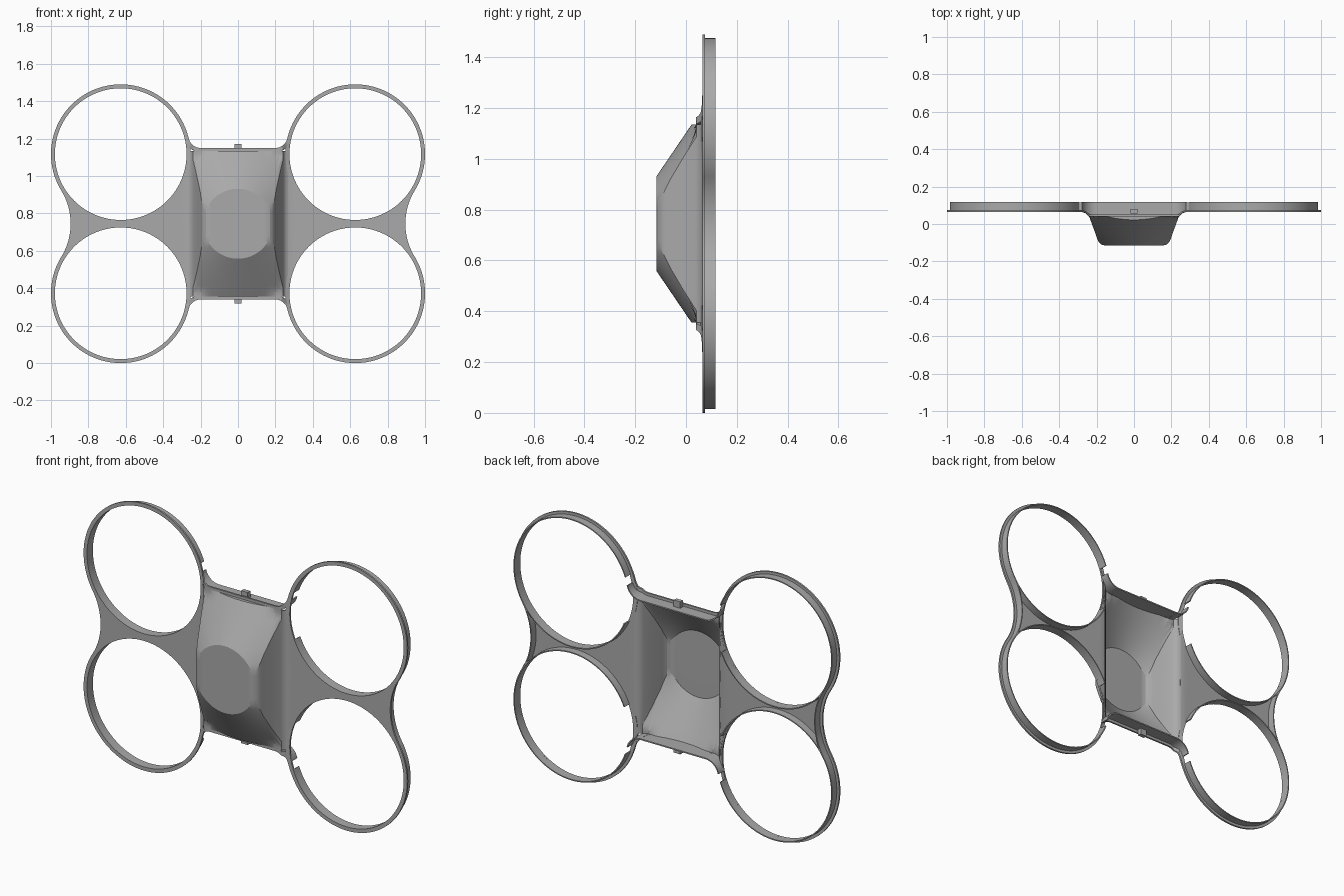
import bpy, bmesh, math
from math import cos, sin, sqrt, radians

if "Cube" in bpy.data.objects:
    bpy.data.objects.remove(bpy.data.objects["Cube"])

CZ = 0.745                        # height of the symmetry centre
RX, RZ, RO, RH = 0.627, 0.372, 0.373, 0.352   # ring centre, outer and hole radius
BACK = 0.117
PROFILE = [(0.15, -0.116), (0.172, -0.111), (0.188, -0.098), (0.197, -0.08),
           (0.203, -0.06), (0.238, 0.035), (0.245, 0.047), (0.255, 0.057),
           (0.268, 0.063), (0.29, 0.065)]

grey = bpy.data.materials.new("plain_grey")
grey.diffuse_color = (0.4, 0.4, 0.4, 1)
grey.use_nodes = True
grey.node_tree.nodes["Principled BSDF"].inputs["Base Color"].default_value = grey.diffuse_color


def side(x):
    """Depth of the hull side wall, blending into the flat plate."""
    if x <= PROFILE[0][0]:
        return PROFILE[0][1]
    for (xa, ya), (xb, yb) in zip(PROFILE, PROFILE[1:]):
        if x <= xb:
            return ya + (yb - ya) * (x - xa) / (xb - xa)
    return PROFILE[-1][1]


def plate(x):
    """Front of the flange: bends forward beside the hull."""
    return max(0.04, side(x))


def finish(name, bm, solid=0, mirror_z=True):
    """Make the object, mirror it from one quarter and shade it."""
    me = bpy.data.meshes.new(name)
    bm.to_mesh(me)
    bm.free()
    ob = bpy.data.objects.new(name, me)
    bpy.context.collection.objects.link(ob)
    ob.location.z = CZ
    me.materials.append(grey)
    mir = ob.modifiers.new("mirror", 'MIRROR')
    mir.use_axis = (True, False, mirror_z)
    mir.merge_threshold = 0.0005
    if solid:
        s = ob.modifiers.new("solid", 'SOLIDIFY')
        s.thickness = solid
        s.offset = -1
    bpy.ops.object.select_all(action='DESELECT')
    ob.select_set(True)
    bpy.context.view_layer.objects.active = ob
    bpy.ops.object.convert(target='MESH')
    bpy.ops.object.shade_smooth_by_angle(angle=radians(25))


def grid(bm, rows, keep=lambda i, j: True):
    vs = [[bm.verts.new(p) for p in row] for row in rows]
    for i in range(len(vs) - 1):
        for j in range(len(vs[0]) - 1):
            if keep(i, j):
                bm.faces.new((vs[i][j], vs[i + 1][j], vs[i + 1][j + 1], vs[i][j + 1]))


def arc(name, cx, cz, r0, r1, a0, a1, back=None, steps=64, mirror_z=True):
    """Sweep a rectangular section along an arc; back=None makes a thin flange."""
    bm = bmesh.new()
    closed = a1 - a0 >= 360
    secs = []
    for i in range(steps if closed else steps + 1):
        a = radians(a0 + (a1 - a0) * i / steps)
        sec = []
        for r, rear in ((r0, 0), (r1, 0), (r1, 1), (r0, 1)):
            x, z = cx + r * cos(a), cz + r * sin(a)
            y = plate(x)
            sec.append(bm.verts.new((x, (back or y + 0.01) if rear else y, z)))
        secs.append(sec)
    pairs = list(zip(secs, secs[1:])) + ([(secs[-1], secs[0])] if closed else [])
    for s, t in pairs:
        for k in range(4):
            m = (k + 1) % 4
            bm.faces.new((s[k], s[m], t[m], t[k]))
    if not closed:
        bm.faces.new(secs[0])
        bm.faces.new(secs[-1])
    bmesh.ops.recalc_face_normals(bm, faces=bm.faces)
    finish(name, bm, mirror_z=mirror_z)


def box(name, x, y0, y1, z0, z1):
    bm = bmesh.new()
    bmesh.ops.create_cube(bm, size=1)
    for v in bm.verts:
        v.co = (v.co.x * 2 * x, y0 if v.co.y < 0 else y1, z0 if v.co.z < 0 else z1)
    # keep the right half; the mirror restores the left
    bmesh.ops.bisect_plane(bm, geom=bm.verts[:] + bm.edges[:] + bm.faces[:],
                           plane_co=(0, 0, 0), plane_no=(-1, 0, 0), clear_outer=True)
    finish(name, bm)


# Hull shell: rounded side walls cut by a cone, with a flat nose
TOP = 0.39
xs = [0.15 * i / 12 for i in range(12)]
for (xa, _), (xb, _) in zip(PROFILE[:8], PROFILE[1:9]):
    xs += [xa, (xa + xb) / 2]
xs.append(0.268)
rows = []
for x in xs:
    b = side(x)
    rc = 0.187 + (b + 0.116) / 0.68
    zc = min(sqrt(max(rc * rc - x * x, 0.0001)), TOP - 0.004)
    zs = [zc * j / 3 for j in range(4)] + [zc + (TOP - zc) * j / 10 for j in range(1, 11)]
    col = []
    for z in zs:
        cone = -0.116 + 0.68 * (sqrt(x * x + z * z) - 0.187)
        col.append((x, max(b, min(cone, 0.04)) if z > zc else b, z))
    col.append((x, BACK, TOP))    # end wall turning straight back
    rows.append(col)
bm = bmesh.new()
grid(bm, rows, lambda i, j: j < 13 or xs[i + 1] < 0.206)
finish("hull_shell", bm, solid=0.007)

# Webs joining upper and lower rings, inner and outer halves
RW = RO - 0.012
bm = bmesh.new()
inner, outer = [], []
for i in range(41):
    v = 0.372 * i / 40
    half = sqrt(max(RW ** 2 - (RZ - v) ** 2, 0))
    xe = max(RX - half, 0.267)
    inner.append([(0.266 + (xe - 0.266) * (k / 10) ** 2, v) for k in range(11)])
    v = 0.18 * i / 40
    half = sqrt(max(RW ** 2 - (RZ - v) ** 2, 0))
    xo = 1.234 - sqrt(0.339 ** 2 - v * v)
    xe = min(RX + half, xo)
    outer.append([(xe + (xo - xe) * k / 4, v) for k in range(5)])
for part in (inner, outer):
    # columns run along x, rows along z
    grid(bm, [[(r[k][0], plate(r[k][0]), r[k][1]) for r in part] for k in range(len(part[0]))])
finish("web_plates", bm, solid=0.01)

# Guard rings: thin flange all round, tall wall open beside the hull
arc("ring_flange", RX, RZ, RH, RO, 0, 360, steps=120)
arc("ring_wall", RX, RZ, RH, 0.358, -157, 160, back=BACK, steps=110)

# Concave outer edge between the rings
arc("outer_edge_flange", 1.234, 0, 0.339, 0.36, 148.5, 211.5, steps=32, mirror_z=False)
arc("outer_edge_wall", 1.234, 0, 0.354, 0.36, 148.5, 211.5, back=BACK, steps=32, mirror_z=False)

# Corner fillets and straight end rims
arc("corner_flange", 0.2, 0.47, 0.065, 0.087, -90, -12.9, steps=16)
arc("corner_wall", 0.2, 0.47, 0.08, 0.087, -90, -12.9, back=BACK, steps=16)
box("end_rim", 0.2, 0.04, 0.05, 0.384, 0.405)

# Small latch tabs on both ends
box("latch_tab", 0.02, 0.057, 0.08, 0.386, 0.426)
